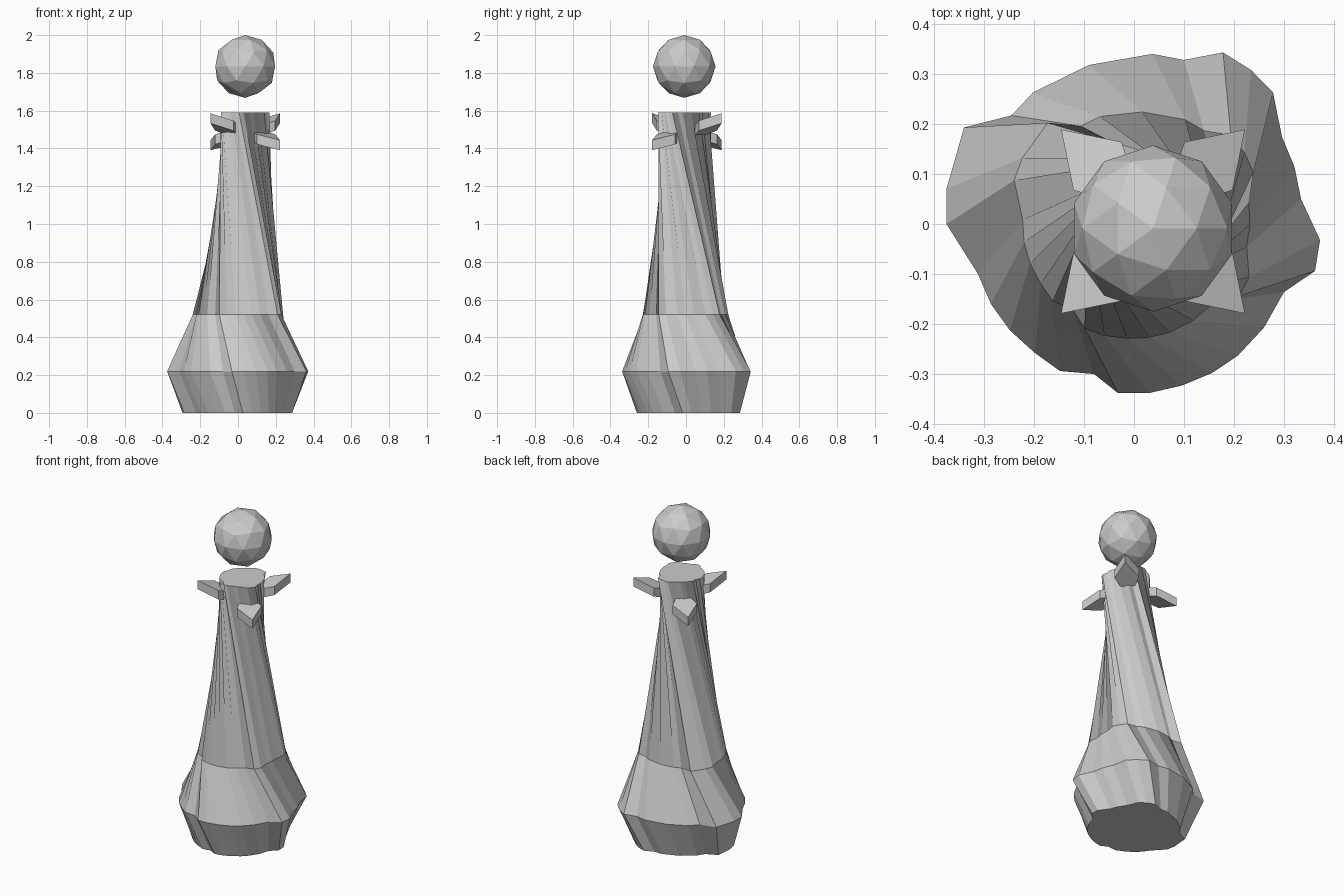
import bpy, bmesh, math
from mathutils import Matrix, Vector

if "Cube" in bpy.data.objects:
    bpy.data.objects.remove(bpy.data.objects["Cube"])

# Ratchet-like outline of the widest section
OUTLINE = [(-.09, .318), (.037, .34), (.10, .328), (.178, .343), (.234, .308), (.278, .263),
           (.296, .174), (.321, .114), (.334, .05), (.372, -.032), (.362, -.094), (.30, -.136),
           (.26, -.207), (.208, -.263), (.156, -.298), (.096, -.323), (.03, -.338), (-.032, -.338),
           (-.08, -.30), (-.148, -.294), (-.198, -.258), (-.248, -.213), (-.286, -.16), (-.312, -.10),
           (-.375, 0), (-.375, .07), (-.34, .193), (-.245, .217), (-.202, .263)]
TOP = Vector((.038, -.009))   # the shaft leans slightly towards this point


def finish(bm, name):
    bmesh.ops.recalc_face_normals(bm, faces=bm.faces)
    mesh = bpy.data.meshes.new(name)
    bm.to_mesh(mesh)
    bm.free()
    obj = bpy.data.objects.new(name, mesh)
    bpy.context.collection.objects.link(obj)
    return obj


def loft(bm, rings):
    rings = [[bm.verts.new(p) for p in ring] for ring in rings]
    n = len(rings[0])
    for a, b in zip(rings, rings[1:]):
        for i in range(n):
            j = (i + 1) % n
            bm.faces.new((a[i], a[j], b[j], b[i]))
    bm.faces.new(rings[0])
    bm.faces.new(rings[-1])


# Twisted body: (height, scale, twist in degrees, lean)
bm = bmesh.new()
rings = []
for z, s, twist, lean in [(0, .77, 11, 0), (.22, 1, 0, 0), (.52, .68, -20, 0), (1.59, .375, -88, 1)]:
    pts = [Matrix.Rotation(math.radians(twist), 2) @ Vector(p) * s for p in OUTLINE]
    if lean:   # centre the top section on the lean point
        lo = Vector((min(p.x for p in pts), min(p.y for p in pts)))
        hi = Vector((max(p.x for p in pts), max(p.y for p in pts)))
        pts = [p - (lo + hi) / 2 + TOP for p in pts]
    rings.append([(p.x, p.y, z) for p in pts])
loft(bm, rings)
finish(bm, "twisted_body")

# Four kite-shaped fins, alternately tilted up and down
KITE = [(.26, 0), (.157, .068), (.08, .03), (.08, -.03), (.157, -.068)]
for name, angle, z_in, slope in [("fin_back_right", 45, 1.465, .38), ("fin_back_left", 135, 1.445, -.30),
                                 ("fin_front_left", 225, 1.465, .38), ("fin_front_right", 315, 1.445, -.30)]:
    bm = bmesh.new()
    loft(bm, [[(u, v, z_in + slope * (u - .08) + h) for u, v in KITE] for h in (0, .053)])
    bm.transform(Matrix.Translation((TOP.x, .005, 0)) @ Matrix.Rotation(math.radians(angle), 4, 'Z'))
    finish(bm, name)

# Floating faceted ball
bm = bmesh.new()
bmesh.ops.create_icosphere(bm, subdivisions=2, radius=.166,
                           matrix=Matrix.Translation((TOP.x, TOP.y, 1.834)))
finish(bm, "floating_ball")
